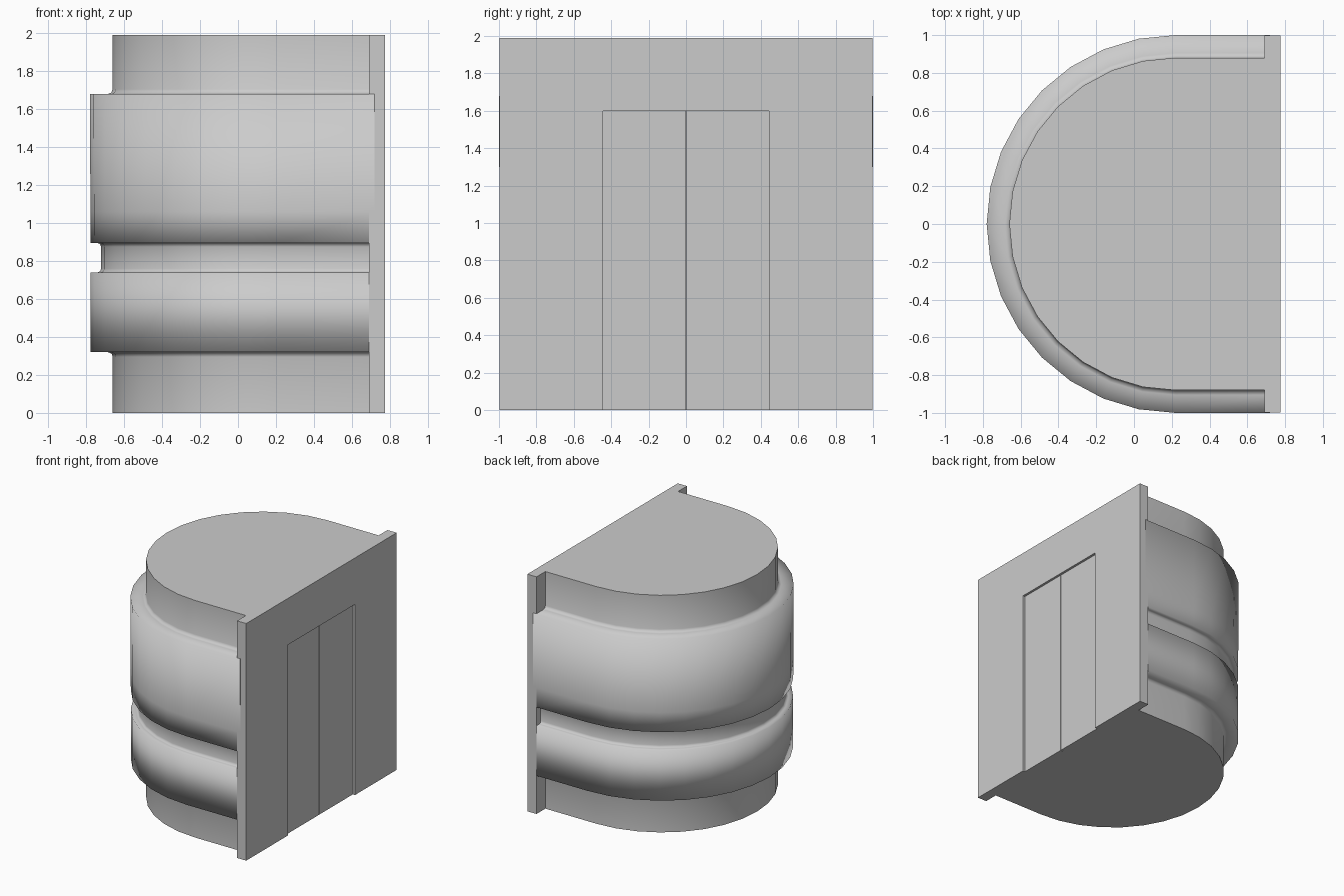
import bpy, bmesh, math

if "Cube" in bpy.data.objects:
    bpy.data.objects.remove(bpy.data.objects["Cube"])

SEGS = 16          # facets round the half circle
CX = 0.22          # centre of the curved back


def finish(bm, name):
    bmesh.ops.recalc_face_normals(bm, faces=bm.faces[:])
    me = bpy.data.meshes.new(name)
    bm.to_mesh(me)
    bm.free()
    ob = bpy.data.objects.new(name, me)
    bpy.context.collection.objects.link(ob)
    return ob


def extrude_x(name, yz, x0, x1):
    """Flat outline in the yz plane, pushed along x."""
    bm = bmesh.new()
    f = bm.faces.new([bm.verts.new((x0, y, z)) for y, z in yz])
    r = bmesh.ops.extrude_face_region(bm, geom=[f])
    for v in r["geom"]:
        if isinstance(v, bmesh.types.BMVert):
            v.co.x = x1
    return finish(bm, name)


# Curved cabin: D-shaped outline stacked up a stepped profile (z, radius, straight end x)
profile = [
    (0.00, 0.880, 0.69), (0.295, 0.880, 0.69), (0.312, 0.886, 0.69), (0.32, 0.905, 0.69),
    (0.32, 0.996, 0.70), (0.74, 0.996, 0.70),
    (0.74, 0.960, 0.70), (0.745, 0.947, 0.70), (0.76, 0.941, 0.70),
    (0.875, 0.941, 0.70), (0.89, 0.947, 0.70), (0.895, 0.960, 0.70),
    (0.895, 0.996, 0.72), (1.06, 0.9975, 0.72), (1.68, 1.000, 0.72),
    (1.68, 0.905, 0.70), (1.687, 0.888, 0.69), (1.705, 0.880, 0.69), (1.99, 0.880, 0.69),
]
bm = bmesh.new()
rings = []
for z, r, xe in profile:
    pts = [(xe, r)]
    for i in range(SEGS + 1):
        a = math.pi / 2 + math.pi * i / SEGS
        pts.append((CX + r * math.cos(a), r * math.sin(a)))
    pts.append((xe, -r))
    rings.append([bm.verts.new((x, y, z)) for x, y in pts])
for a, b in zip(rings, rings[1:]):
    n = len(a)
    for i in range(n):
        j = (i + 1) % n
        bm.faces.new((a[i], a[j], b[j], b[i])).smooth = i < n - 1
bm.faces.new(rings[0])
bm.faces.new(rings[-1])
cabin = finish(bm, "cabin_shell")

# Front wall with the doorway cut out of its outline
W, H, DW, DH = 0.9975, 1.99, 0.445, 1.60
extrude_x("door_wall", [(-W, 0), (-DW, 0), (-DW, DH), (DW, DH), (DW, 0),
                        (W, 0), (W, H), (-W, H)], 0.69, 0.775)

# Two sliding door leaves, set back in the doorway with a thin gap between
for side, name in ((-1, "door_left"), (1, "door_right")):
    y0, y1 = side * 0.003, side * DW
    extrude_x(name, [(y0, 0), (y1, 0), (y1, DH), (y0, DH)], 0.69, 0.755)
extrude_x("door_gap_back", [(-0.003, 0), (0.003, 0), (0.003, DH), (-0.003, DH)], 0.69, 0.735)
